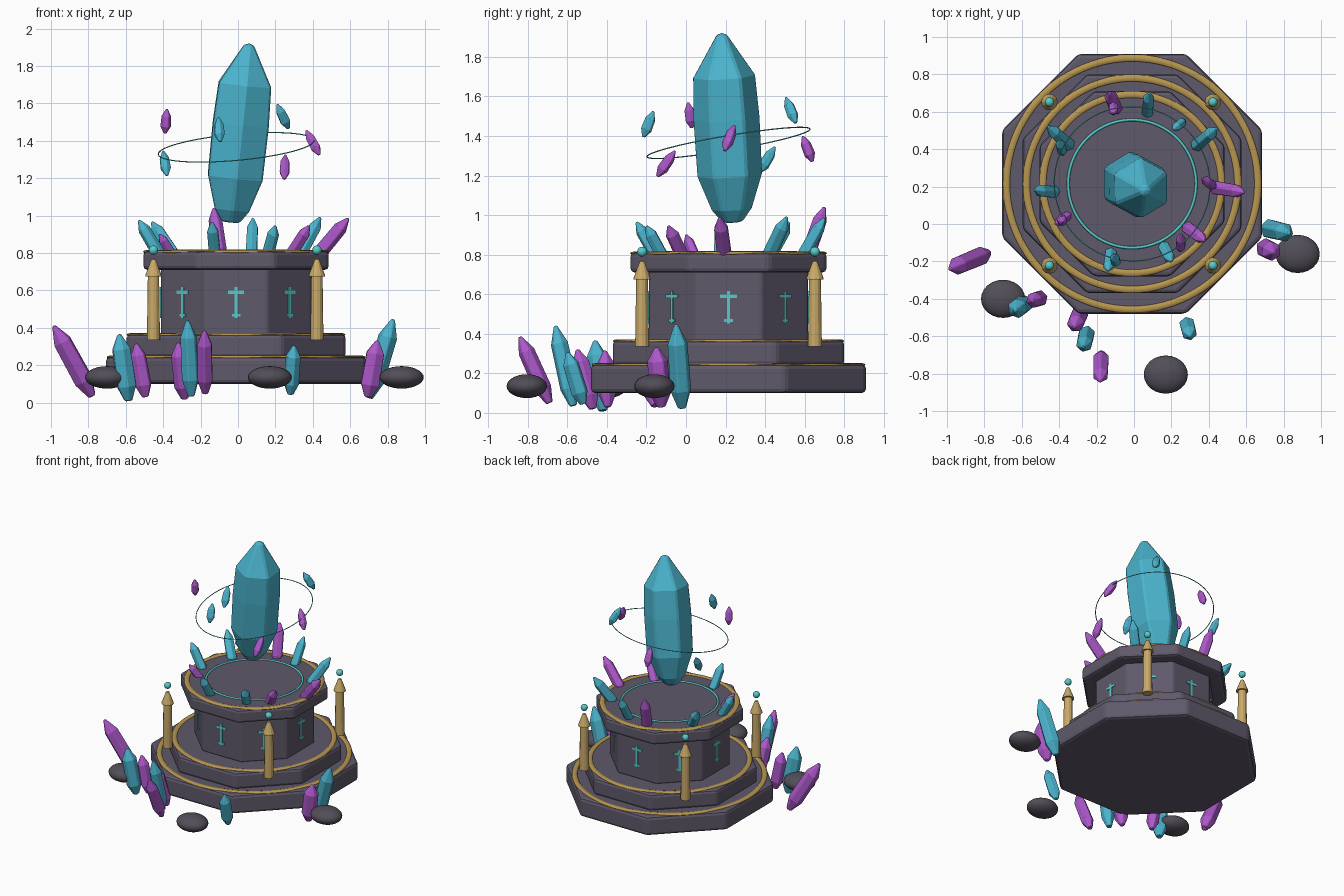
import bpy, bmesh, math
from mathutils import Vector, Matrix

cube = bpy.data.objects.get("Cube")
if cube:
    bpy.data.objects.remove(cube, do_unlink=True)


def material(name, rgb):
    m = bpy.data.materials.new(name)
    m.use_nodes = True
    m.diffuse_color = (*rgb, 1)
    m.node_tree.nodes["Principled BSDF"].inputs["Base Color"].default_value = (*rgb, 1)
    return m


STONE = material("purple grey stone", (0.115, 0.10, 0.145))
ROCK = material("dark rock", (0.085, 0.076, 0.098))
GOLD = material("pale gold", (0.58, 0.40, 0.14))
TRIM = material("deep gold", (0.48, 0.31, 0.08))
CYAN = material("cyan crystal", (0.07, 0.46, 0.62))
PURPLE = material("violet crystal", (0.42, 0.10, 0.60))
GLOW = material("turquoise glow", (0.10, 0.60, 0.60))
CX, CY = -0.01, 0.215          # centre of the altar


def finish(bm, name, mat, bevel=0, smooth=False, segments=2):
    bmesh.ops.recalc_face_normals(bm, faces=bm.faces[:])
    mesh = bpy.data.meshes.new(name)
    bm.to_mesh(mesh)
    bm.free()
    mesh.materials.append(mat)
    ob = bpy.data.objects.new(name, mesh)
    bpy.context.collection.objects.link(ob)
    for p in mesh.polygons:
        p.use_smooth = smooth
    if bevel:
        mod = ob.modifiers.new("Bevel", 'BEVEL')
        mod.width, mod.segments = bevel, segments
    return ob


def lathe(bm, profile, sides, turn=0.0):
    """Stack of polygon rings from (radius, height) pairs, capped at both ends."""
    rings = []
    for r, z in profile:
        rings.append([bm.verts.new((r * math.cos(turn + i * math.tau / sides),
                                    r * math.sin(turn + i * math.tau / sides), z))
                      for i in range(sides)])
    for a, b in zip(rings, rings[1:]):
        for i in range(sides):
            j = (i + 1) % sides
            bm.faces.new((a[i], a[j], b[j], b[i]))
    bm.faces.new(rings[0][::-1])
    bm.faces.new(rings[-1])


def slab(name, apothem, z0, z1, bevel):
    bm = bmesh.new()
    r = apothem / math.cos(math.pi / 8)
    lathe(bm, [(r, z0), (r, z1)], 8, math.pi / 8)
    finish(bm, name, STONE, bevel).location = (CX, CY, 0)


def ring(name, major, minor, z, mat, flat=1.0, segments=96):
    bm = bmesh.new()
    loops = []
    for i in range(segments):
        a = i * math.tau / segments
        loops.append([bm.verts.new(((major + minor * math.cos(b)) * math.cos(a),
                                    (major + minor * math.cos(b)) * math.sin(a),
                                    minor * flat * math.sin(b)))
                      for b in (k * math.tau / 8 for k in range(8))])
    for i in range(segments):
        a, b = loops[i], loops[(i + 1) % segments]
        for k in range(8):
            bm.faces.new((a[k], b[k], b[(k + 1) % 8], a[(k + 1) % 8]))
    ob = finish(bm, name, mat, smooth=True)
    ob.location = (CX, CY, z)
    return ob


def crystal(name, base, tip, r, mat, shape=((0.4, 0), (1, 0.22), (0.95, 0.78), (0.2, 1))):
    base, tip = Vector(base), Vector(tip)
    axis = tip - base
    bm = bmesh.new()
    lathe(bm, [(r * k, axis.length * t) for k, t in shape], 6, math.pi / 2)
    ob = finish(bm, name, mat, r * 0.08, segments=1)
    ob.matrix_world = Matrix.Translation(base) @ axis.to_track_quat('Z', 'Y').to_matrix().to_4x4()
    return ob


def ball(name, at, size, mat):
    bm = bmesh.new()
    bmesh.ops.create_uvsphere(bm, u_segments=24, v_segments=14, radius=1)
    bmesh.ops.scale(bm, vec=size, verts=bm.verts[:])
    finish(bm, name, mat, smooth=True).location = at


# Octagonal altar tiers
slab("base_step", 0.695, 0.10, 0.245, 0.022)
slab("middle_step", 0.585, 0.24, 0.365, 0.02)
slab("altar_column", 0.402, 0.36, 0.72, 0.012)
slab("altar_cap", 0.495, 0.71, 0.81, 0.02)

# Gold trims, glowing circle and tilted orbit
ring("base_trim", 0.672, 0.02, 0.243, TRIM, 0.45)
ring("step_trim", 0.565, 0.02, 0.363, TRIM, 0.45)
ring("cap_trim", 0.477, 0.02, 0.807, TRIM, 0.45)
ring("glowing_circle", 0.342, 0.008, 0.811, GLOW)
orbit = ring("orbit_ring", 0.418, 0.003, 1.365, GLOW)
orbit.rotation_euler = Vector((-0.09, -0.17, 1)).to_track_quat('Z', 'Y').to_euler()

# Cross runes on the eight column faces: (width, height, centre height)
for i in range(8):
    bm = bmesh.new()
    for w, h, z in ((0.017, 0.165, 0.535), (0.085, 0.017, 0.59), (0.045, 0.015, 0.467)):
        bmesh.ops.create_cube(bm, size=1, matrix=Matrix.Translation((0, -0.403, z))
                              @ Matrix.Diagonal((w, 0.009, h, 1)))
    rune = finish(bm, f"rune_{i + 1}", GLOW)
    rune.location = (CX, CY, 0)
    rune.rotation_euler.z = i * math.pi / 4

# Corner pillars with pointed caps and floating orbs
for sx in (-1, 1):
    for sy in (-1, 1):
        x, y = CX - 0.005 + sx * 0.437, CY + sy * 0.437
        tag = ("left" if sx > 0 else "right") + ("_back" if sy > 0 else "_front")
        bm = bmesh.new()
        lathe(bm, [(0.035, 0.335), (0.03, 0.69)], 12)
        lathe(bm, [(0.044, 0.675), (0.042, 0.685), (0.012, 0.765), (0.004, 0.77)], 12)
        pillar = finish(bm, "pillar_" + tag, GOLD)
        pillar.location = (x, y, 0)
        ball("orb_" + tag, (x, y, 0.815), (0.025,) * 3, GLOW)

# Great floating crystal
crystal("great_crystal", (-0.04, 0.235, 0.965), (0.06, 0.18, 1.92), 0.172, CYAN,
        ((0.32, 0), (0.62, 0.07), (0.98, 0.25), (1, 0.55), (0.94, 0.77), (0.2, 0.985), (0.08, 1)))

C, P = CYAN, PURPLE
# Crystals crowning the cap: base x y, tip x y z, radius
for i, (bx, by, tx, ty, tz, r, m) in enumerate((
        (-0.09, 0.60, -0.13, 0.70, 1.04, 0.04, P),
        (0.07, 0.57, 0.08, 0.70, 0.985, 0.034, C),
        (0.31, 0.40, 0.44, 0.51, 0.99, 0.038, C),
        (0.40, 0.20, 0.59, 0.17, 0.985, 0.04, P),
        (0.26, 0.0, 0.38, -0.09, 0.945, 0.036, P),
        (0.15, -0.10, 0.20, -0.20, 0.945, 0.034, C),
        (-0.12, -0.13, -0.14, -0.25, 0.965, 0.034, C),
        (-0.33, 0.06, -0.42, 0.0, 0.90, 0.028, P),
        (-0.40, 0.17, -0.53, 0.18, 0.975, 0.036, C),
        (-0.32, 0.40, -0.46, 0.52, 0.965, 0.038, C))):
    crystal(f"cap_crystal_{i + 1}", (bx, by, 0.755), (tx, ty, tz), r, m)

# Shards drifting on the orbit: centre, then half of the lean in x and y
for i, (x, y, z, dx, dy, m) in enumerate((
        (-0.385, 0.02, 1.505, 0.005, -0.01, P),
        (-0.39, 0.41, 1.28, -0.01, 0.04, C),
        (-0.10, -0.19, 1.46, -0.005, 0.025, C),
        (0.24, 0.53, 1.53, -0.03, -0.025, C),
        (0.40, 0.22, 1.39, -0.035, 0.025, P),
        (0.25, -0.10, 1.26, 0.003, 0.045, P),
        (-0.11, 0.615, 1.335, 0.0, -0.025, P))):
    d, mid = Vector((dx, dy, 0.065)), Vector((x, y, z))
    crystal(f"floating_shard_{i + 1}", mid - d, mid + d, 0.029, m,
            ((0.3, 0), (1, 0.28), (0.92, 0.7), (0.2, 1)))

# Crystals growing from the ground
for i, (base, tip, r, m) in enumerate((
        ((-0.78, -0.155, 0.035), (-0.985, -0.24, 0.41), 0.055, P),
        ((-0.585, -0.42, 0.01), (-0.635, -0.46, 0.365), 0.056, C),
        ((-0.495, -0.395, 0.03), (-0.545, -0.41, 0.315), 0.046, P),
        ((-0.285, -0.47, 0.02), (-0.32, -0.55, 0.32), 0.05, P),
        ((-0.25, -0.57, 0.035), (-0.27, -0.66, 0.44), 0.048, C),
        ((-0.175, -0.69, 0.05), (-0.18, -0.84, 0.385), 0.046, P),
        ((0.28, -0.52, 0.045), (0.30, -0.60, 0.305), 0.044, C),
        ((0.695, -0.125, 0.03), (0.745, -0.15, 0.33), 0.056, P),
        ((0.70, -0.02, 0.025), (0.83, -0.05, 0.445), 0.056, C))):
    crystal(f"ground_crystal_{i + 1}", base, tip, r, m)

# Flat boulders
for i, (x, y) in enumerate(((-0.70, -0.40), (0.17, -0.805), (0.875, -0.16))):
    ball(f"boulder_{i + 1}", (x, y, 0.135), (0.118, 0.102, 0.06), ROCK)
